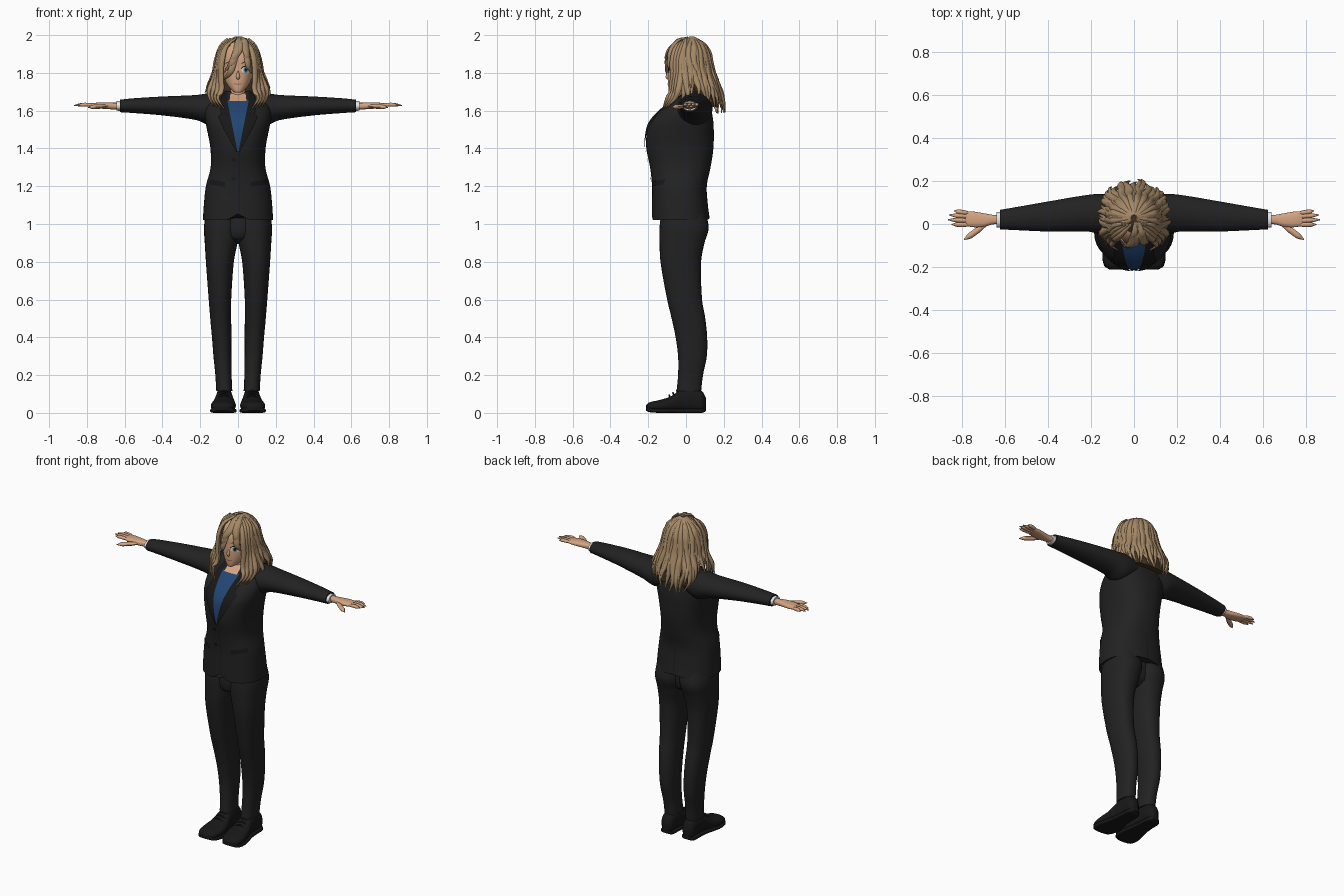
import bpy, bmesh, math, random
from mathutils import Vector

random.seed(4)
cube = bpy.data.objects.get("Cube")
if cube:
    bpy.data.objects.remove(cube)


def material(name, *rgb):
    m = bpy.data.materials.new(name)
    m.use_nodes = True
    m.diffuse_color = (*rgb, 1)
    m.node_tree.nodes["Principled BSDF"].inputs["Base Color"].default_value = (*rgb, 1)
    return m


SUIT = material("suit charcoal", .016, .016, .017)
TRIM = material("shoe black", .009, .009, .009)
SKIN = material("skin", .66, .37, .22)
HAIR = material("hair brown", .38, .25, .135)
SHADE = material("hair dark", .06, .036, .018)
BLUE = material("shirt blue", .016, .06, .17)
WHITE = material("white", .8, .8, .8)
IRIS = material("iris blue", .16, .27, .42)
LIP = material("lip", .42, .14, .1)


def finish(name, bm, mat, mirror=False):
    me = bpy.data.meshes.new(name)
    bm.to_mesh(me)
    bm.free()
    ob = bpy.data.objects.new(name, me)
    bpy.context.scene.collection.objects.link(ob)
    me.materials.append(mat)
    bpy.ops.object.select_all(action='DESELECT')
    ob.select_set(True)
    bpy.context.view_layer.objects.active = ob
    bpy.ops.object.shade_smooth_by_angle(angle=math.radians(50))
    if mirror:
        ob.modifiers.new("mirror", 'MIRROR').use_mirror_merge = False
    return ob


def at(st, t):
    """Smooth interpolation of stations (t, a0, a1, b0, b1)."""
    t = min(max(t, st[0][0]), st[-1][0])
    i = max(k for k in range(len(st) - 1) if st[k][0] <= t)
    p, q = st[i], st[i + 1]
    h = q[0] - p[0]
    u = (t - p[0]) / h
    o, r = st[max(i - 1, 0)], st[min(i + 2, len(st) - 1)]
    out = []
    for k in range(1, 5):
        m0 = (q[k] - o[k]) / (q[0] - o[0]) * h
        m1 = (r[k] - p[k]) / (r[0] - p[0]) * h
        out.append((2*u**3 - 3*u*u + 1) * p[k] + (u**3 - 2*u*u + u) * m0
                   + (3*u*u - 2*u**3) * q[k] + (u**3 - u*u) * m1)
    return out


def bridge(bm, rows):
    n = len(rows[0])
    for r, s in zip(rows, rows[1:]):
        for j in range(n):
            k = (j + 1) % n
            bm.faces.new((r[j], r[k], s[k], s[j]))
    bm.faces.new(rows[0])
    bm.faces.new(rows[-1])


def loft(name, st, mat, axis='Z', p=2.0, mirror=False, n=32, warp=None):
    bm = bmesh.new()
    ts = [a[0] + (b[0] - a[0]) * k / 6 for a, b in zip(st, st[1:]) for k in range(6)] + [st[-1][0]]
    rows = []
    for t in ts:
        a0, a1, b0, b1 = at(st, t)
        row = []
        for j in range(n):
            c, s = math.cos(2 * math.pi * j / n), math.sin(2 * math.pi * j / n)
            a = (a0 + a1) / 2 + (a1 - a0) / 2 * math.copysign(abs(c) ** (2 / p), c)
            b = (b0 + b1) / 2 + (b1 - b0) / 2 * math.copysign(abs(s) ** (2 / p), s)
            co = {'X': (t, a, b), 'Y': (a, t, b), 'Z': (a, b, t)}[axis]
            row.append(bm.verts.new(warp(*co) if warp else co))
        rows.append(row)
    bridge(bm, rows)
    bmesh.ops.recalc_face_normals(bm, faces=bm.faces)
    return finish(name, bm, mat, mirror)


def surface_y(st, x, z, p, side=-1):
    a0, a1, b0, b1 = at(st, z)
    f = min(abs((2 * x - a0 - a1) / (a1 - a0)), .99)
    return (b0 + b1) / 2 + side * (b1 - b0) / 2 * (1 - f ** p) ** (1 / p)


def patch(name, rows, st, p, off, mat, mirror=False, side=-1, sub=6):
    """Thin plate lying on a lofted surface; rows are pairs of (x, z)."""
    bm = bmesh.new()
    fine = []
    for (a, b), (c, d) in zip(rows, rows[1:]):
        fine += [(Vector(a).lerp(Vector(c), k / sub), Vector(b).lerp(Vector(d), k / sub)) for k in range(sub)]
    fine.append((Vector(rows[-1][0]), Vector(rows[-1][1])))
    grid = []
    for a, b in fine:
        pts = [a.lerp(b, k / 8) for k in range(9)]
        grid.append([bm.verts.new((q[0], surface_y(st, q[0], q[1], p, side) + side * off, q[1])) for q in pts])
    for r, s in zip(grid, grid[1:]):
        for j in range(8):
            f = bm.faces.new((r[j], r[j + 1], s[j + 1], s[j]))
            f.normal_update()
            if f.normal.y * side < 0:
                f.normal_flip()
    return finish(name, bm, mat, mirror)


def oval(cx, cz, rx, rz):
    steps = [math.pi * (k + .1) / 12.2 for k in range(13)]
    return [((cx - rx * math.sin(a), cz - rz * math.cos(a)), (cx + rx * math.sin(a), cz - rz * math.cos(a))) for a in steps]


def strip(pts, h):
    return [((x, z - h), (x, z + h)) for x, z in pts]


def tubes(name, paths, mat, mirror=False, core=Vector((0, .03, 1.82))):
    """Tapered flattened tubes; each path is (points, half width, half thickness)."""
    bm = bmesh.new()
    for pts, w, th in paths:
        st = [(i, *p, 0) for i, p in enumerate(pts)]
        n = 5 * (len(pts) - 1)
        line = [Vector(at(st, (len(pts) - 1) * k / n)[:3]) for k in range(n + 1)]
        rows = []
        for k, c in enumerate(line):
            s = k / n
            tan = (line[min(k + 1, n)] - line[max(k - 1, 0)]).normalized()
            out = c - core
            out = (out - tan * out.dot(tan)).normalized()
            wide = tan.cross(out)
            f = min(1, .4 + 2 * s) * max(.12, min(1, (1 - s) * 3)) ** .7
            rows.append([bm.verts.new(c + f * (wide * w * math.cos(a) + out * th * math.sin(a)))
                         for a in [2 * math.pi * j / 8 for j in range(8)]])
        bridge(bm, rows)
    bmesh.ops.recalc_face_normals(bm, faces=bm.faces)
    return finish(name, bm, mat, mirror)


# Jacket body
TORSO = [(1.02, -.186, .186, -.18, .125), (1.1, -.181, .181, -.18, .116), (1.2, -.17, .17, -.18, .11),
         (1.3, -.145, .145, -.19, .13), (1.4, -.146, .146, -.21, .145), (1.48, -.16, .16, -.208, .147),
         (1.54, -.172, .172, -.19, .145), (1.6, -.175, .175, -.14, .135), (1.65, -.155, .155, -.075, .125),
         (1.68, -.12, .12, -.03, .115), (1.705, -.06, .06, 0, .095)]


def hem(x, y, z):
    low = max(0, (1.08 - z) / .06)
    return x, y, z + low * (.035 * max(0, 1 - abs(x) / .06) if y < 0 else .012 * max(0, 1 - abs(x) / .12))


loft("jacket", TORSO, SUIT, p=2.4, n=64, warp=hem)
loft("sleeve", [(.07, -.03, .13, 1.55, 1.685), (.15, -.045, .14, 1.525, 1.692), (.22, -.035, .135, 1.55, 1.683),
                (.4, -.035, .105, 1.575, 1.675), (.56, -.028, .077, 1.588, 1.665),
                (.625, -.025, .066, 1.592, 1.658)], SUIT, 'X', mirror=True)
loft("shirt_cuff", [(.6, -.018, .057, 1.597, 1.652), (.642, -.016, .055, 1.6, 1.65)], WHITE, 'X', mirror=True)

# Shirt front, lapels and jacket details
patch("shirt_front", [((-.004, 1.385), (.004, 1.385)), ((-.03, 1.52), (.03, 1.52)), ((-.058, 1.655), (.058, 1.655))],
      TORSO, 2.4, .003, BLUE)
patch("neckline_skin", [((-.045, 1.652), (.045, 1.652)), ((-.04, 1.69), (.04, 1.69))], TORSO, 2.4, .005, SKIN)
patch("lapel", [((.002, 1.38), (.008, 1.38)), ((.024, 1.49), (.075, 1.5)), ((.034, 1.54), (.105, 1.565)),
                ((.042, 1.58), (.09, 1.585)), ((.056, 1.65), (.1, 1.65)), ((.056, 1.69), (.08, 1.69))],
      TORSO, 2.4, .008, TRIM, True)
patch("front_edge", strip([(.006, 1.38), (.006, 1.06)], 0) and
      [((.003, 1.07), (.007, 1.07)), ((.003, 1.38), (.007, 1.38))], TORSO, 2.4, .003, TRIM)
patch("pocket_flap", [((.07, 1.195), (.15, 1.21)), ((.07, 1.222), (.15, 1.237))], TORSO, 2.4, .005, TRIM, True)
patch("back_vent", [((-.003, 1.04), (.003, 1.04)), ((-.002, 1.2), (.002, 1.2))], TORSO, 2.4, .003, TRIM, side=1)
for i, z in enumerate((1.24, 1.34)):
    patch("button_%d" % (i + 1), oval(-.022, z, .009, .009), TORSO, 2.4, .007, TRIM, sub=1)

# Trousers
loft("trouser_leg", [(.115, .03, .115, -.05, .08), (.2, .034, .12, -.042, .09), (.3, .035, .13, -.042, .11),
                     (.4, .035, .138, -.055, .112), (.5, .036, .147, -.076, .102), (.6, .036, .155, -.1, .085),
                     (.8, .022, .17, -.135, .08), (.9, .003, .176, -.14, .098), (.98, -.01, .18, -.14, .12),
                     (1.07, -.01, .17, -.13, .1)], SUIT, p=2.3, mirror=True)
loft("trouser_hips", [(.895, -.06, .06, -.06, .03), (.93, -.12, .12, -.125, .075), (1.06, -.15, .15, -.13, .09)], SUIT)

# Shoes
SHOE = [(-.213, .06, .11, .018, .038), (-.195, .03, .136, .01, .055), (-.14, .012, .144, .006, .068),
        (-.08, .016, .132, .006, .088), (-.03, .026, .12, .006, .122), (.03, .03, .115, .006, .135),
        (.085, .036, .11, .006, .115), (.105, .055, .09, .015, .08)]
loft("shoe", SHOE, TRIM, 'Y', 2.4, True)
loft("shoe_sole", [(y, a - .003, b + .003, c - .006, c + .018) for y, a, b, c, d in SHOE], TRIM, 'Y', 5, True)
tubes("shoe_laces", [([(.045, y, z - .008), (.075, y - .004, z + .004), (.105, y, z - .008)], .005, .004)
                     for y, z in ((-.085, .09), (-.065, .102), (-.045, .114))], SUIT, True)

# Hands
loft("palm", [(.62, .0, .042, 1.608, 1.642), (.66, -.002, .043, 1.607, 1.642), (.7, -.013, .05, 1.609, 1.643),
              (.75, -.015, .058, 1.613, 1.642), (.785, -.008, .058, 1.618, 1.638)], SKIN, 'X', 2.4, True)
fingers = [([(.76, y, 1.629), (.81, (y + ty) / 2, 1.632), (tx, ty, 1.628)], .011, .01)
           for y, tx, ty in ((-.004, .85, -.002), (.015, .868, .02), (.034, .862, .042), (.05, .838, .062))]
fingers.append(([(.68, .005, 1.625), (.73, -.03, 1.622), (.765, -.055, 1.62), (.792, -.073, 1.617)], .014, .012))
tubes("fingers", fingers, SKIN, True, Vector((.75, .02, 1.2)))

# Neck and head
loft("neck", [(1.6, -.05, .05, -.04, .07), (1.68, -.041, .041, -.03, .062), (1.76, -.042, .042, -.03, .07)], SKIN)
HEAD = [(1.695, -.014, .014, -.086, -.05), (1.705, -.03, .03, -.091, -.02), (1.74, -.059, .059, -.095, .05),
        (1.78, -.076, .076, -.097, .1), (1.83, -.083, .083, -.096, .12), (1.89, -.084, .084, -.09, .12),
        (1.95, -.062, .062, -.055, .095), (1.982, -.02, .02, 0, .05)]
loft("head", HEAD, SKIN, p=2.2)
loft("nose", [(1.765, -.006, .006, -.1, -.08), (1.779, -.01, .01, -.108, -.08), (1.815, -.004, .004, -.096, -.08)], SKIN)
patch("eye_white", oval(.042, 1.815, .023, .018), HEAD, 2.2, .002, WHITE, True, sub=1)
patch("eye_iris", oval(.041, 1.815, .0125, .017), HEAD, 2.2, .004, IRIS, True, sub=1)
patch("eye_pupil", oval(.041, 1.816, .006, .009), HEAD, 2.2, .006, TRIM, True, sub=1)
patch("eye_lash", strip([(.017, 1.823), (.03, 1.834), (.046, 1.836), (.06, 1.829), (.069, 1.818)], .0028),
      HEAD, 2.2, .007, TRIM, True)
patch("eyebrow", strip([(.018, 1.85), (.042, 1.861), (.066, 1.85)], .0025), HEAD, 2.2, .003, SHADE, True)
patch("mouth", strip([(-.022, 1.743), (0, 1.739), (.022, 1.743)], .0025), HEAD, 2.2, .003, LIP)

# Hair: dark underlayer
loft("hair_underlayer", [(1.62, -.11, .11, .09, .165), (1.7, -.125, .125, .04, .165), (1.8, -.108, .108, .01, .137),
                         (1.88, -.1, .1, -.05, .122), (1.94, -.078, .078, -.062, .108),
                         (1.985, -.025, .025, -.005, .055)], SHADE)

# Hair: locks flowing down the back and sides
FLOW = [(1.56, -.12, .12, -.1, .2), (1.63, -.15, .15, -.1, .2), (1.7, -.165, .165, -.09, .182),
        (1.8, -.124, .124, -.085, .143), (1.88, -.107, .107, -.09, .125), (1.94, -.08, .08, -.06, .105),
        (1.988, -.012, .012, .015, .04)]
locks = []
for layer, count in ((0, 21), (1, 14)):
    for i in range(count):
        ang = math.radians(-28 + 236 * (i + .5 * layer) / (count - 1 + layer))
        back = math.sin(ang)
        end = (1.585 if back > .35 else 1.665 if back > -.2 else 1.63) + random.uniform(-.005, .04) + .03 * layer
        pts = []
        for k in range(8):
            z = 1.988 + (end - 1.988) * (k / 7) ** 1.15
            a0, a1, b0, b1 = at(FLOW, z)
            a = ang + .07 * (k / 7) * math.sin(z * 34 + i * 1.9)
            grow = 1 + .03 * layer + (.05 * math.sin(i * 2.3) if k > 5 else 0)
            pts.append((a1 * grow * math.cos(a), (b0 + b1) / 2 + (b1 - b0) / 2 * grow * math.sin(a), z))
        locks.append((pts, .021 - .004 * layer, .014))
tubes("hair_back_locks", locks, HAIR)

# Hair: locks framing the face and resting on the chest
front = []
for i in range(4):
    d = i * .014
    front.append(([(.012 + d, .0, 1.982), (.062 + d * .7, -.05 + d, 1.94), (.084 + d * .5, -.07 + d, 1.87),
                   (.09 + d * .7, -.07 + d, 1.79), (.088 + d * 1.5, -.075 + d * .8, 1.71),
                   (.105 + d, -.1 + d, 1.665), (.075 + d * 1.3, -.122 + d * .6, 1.612 + d * .3)], .017, .014))
tubes("hair_front_locks", front, HAIR, True)

# Hair: side-swept fringe
fringe = []
for x, z in ((-.012, 1.868), (-.036, 1.855), (-.056, 1.838), (-.072, 1.805), (-.082, 1.76),
             (.05, 1.872), (.067, 1.845), (.08, 1.79)):
    m = .022 + (x - .022) * .55
    top = .9 * z + .1 * 1.98 + .035
    fringe.append(([(.015 + x * .1, .01, 1.988), (.02 + x * .25, -.055, 1.958), (m, surface_y(HEAD, m, top, 2.2) - .014, top),
                    (x, surface_y(HEAD, x, z, 2.2) - .009, z)], .017, .01))
tubes("hair_fringe", fringe, HAIR)
